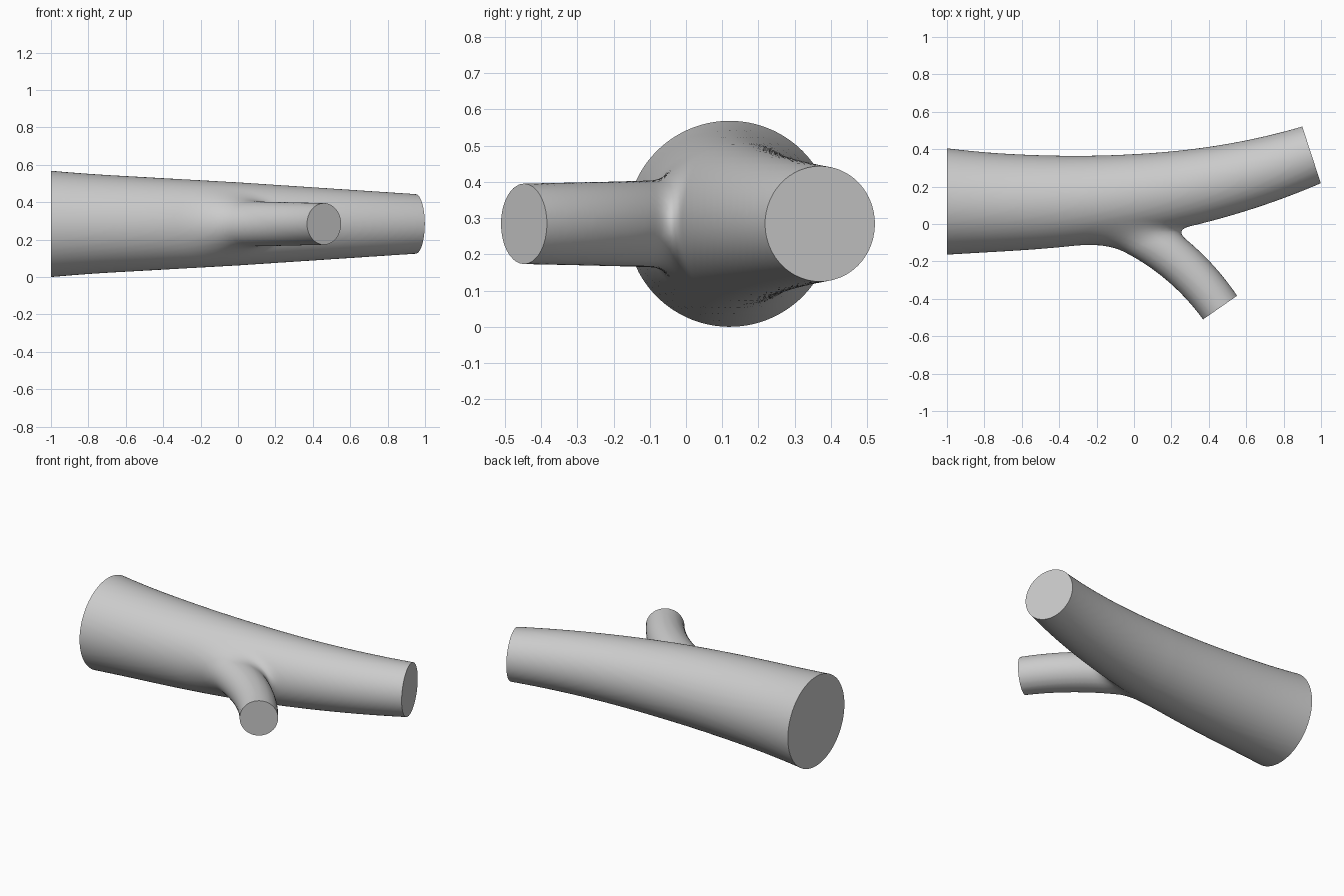
import bpy, bmesh, math
from mathutils import Vector

cube = bpy.data.objects.get("Cube")
if cube:
    bpy.data.objects.remove(cube)

AXIS_Z = 0.284
TRUNK_END = Vector((0.95, 0.367, AXIS_Z))
TRUNK_DIR = Vector((0.95, 0.31, 0))
SIDE_END = Vector((0.46, -0.447, AXIS_Z))
SIDE_DIR = Vector((0.82, 0.57, 0)).normalized()   # from bend centre to the branch tip
BEND = 1.3
BEND_CENTRE = SIDE_END - SIDE_DIR * BEND
BLEND = 0.07


# Centre line and radius of the tapering trunk
def trunk_y(x):
    return 0.15 + 0.112 * x + 0.103 * x**2 + 0.0205 * x**3


def trunk_radius(x):
    return 0.222 - 0.056 * x - 0.01 * max(0, x) + 0.05 * max(0, -x - 0.65)**2


def trunk_slope(x):
    return 0.112 + 0.206 * x + 0.0615 * x * x


# Radius of the side branch, by angle back from its tip
def side_radius(angle):
    return 0.111 + 0.022 * min(max(angle, 0), 0.6)


def surface_distance(p):
    """Distance to the trunk and branch, joined by a soft fillet."""
    cosine = 1 / math.hypot(1, trunk_slope(p.x))
    z = p.z - AXIS_Z
    trunk = math.hypot((p.y - trunk_y(p.x)) * cosine, z) - trunk_radius(p.x)
    if p.x < -0.45:
        return trunk
    dx, dy = p.x - BEND_CENTRE.x, p.y - BEND_CENTRE.y
    angle = math.atan2(dy, dx) - math.atan2(SIDE_DIR.y, SIDE_DIR.x)
    side = math.hypot(math.hypot(dx, dy) - BEND, z) - side_radius(angle)
    h = max(BLEND - abs(trunk - side), 0)
    return min(trunk, side) - h * h / (4 * BLEND)


def add_tube(bm, rings, sides=64):
    """Closed tube through (centre, direction, radius) rings."""
    loops = []
    for centre, direction, radius in rings:
        across = Vector((-direction.y, direction.x, 0)).normalized()
        loops.append([bm.verts.new(centre + radius * (
            across * math.cos(a) + Vector((0, 0, math.sin(a)))))
            for a in (math.tau * i / sides for i in range(sides))])
    for a, b in zip(loops, loops[1:]):
        for i in range(sides):
            j = (i + 1) % sides
            bm.faces.new((a[i], a[j], b[j], b[i]))
    bm.faces.new(loops[0][::-1])
    bm.faces.new(loops[-1])


# Rough trunk and branch, a little longer than needed
bm = bmesh.new()
add_tube(bm, [(Vector((x, trunk_y(x), AXIS_Z)), Vector((1, trunk_slope(x), 0)), trunk_radius(x))
              for x in (-1.1 + 2.15 * i / 40 for i in range(41))])
tip = math.atan2(SIDE_DIR.y, SIDE_DIR.x)
side_rings = []
for i in range(25):
    turn = 0.5 - 0.57 * i / 24
    out = Vector((math.cos(tip + turn), math.sin(tip + turn), 0))
    side_rings.append((BEND_CENTRE + out * BEND, Vector((out.y, -out.x, 0)), side_radius(turn)))
add_tube(bm, side_rings)
bmesh.ops.recalc_face_normals(bm, faces=bm.faces)
mesh = bpy.data.meshes.new("forked_branch")
bm.to_mesh(mesh)
bm.free()
branch = bpy.data.objects.new("forked_branch", mesh)
bpy.context.collection.objects.link(branch)
bpy.context.view_layer.objects.active = branch
branch.select_set(True)

# Merge into one skin
remesh = branch.modifiers.new("merge", 'REMESH')
remesh.mode = 'VOXEL'
remesh.voxel_size = 0.018
bpy.ops.object.modifier_apply(modifier="merge")

# Settle the skin on the filleted surface
bm = bmesh.new()
bm.from_mesh(branch.data)
step = 0.001
axes = [Vector((step, 0, 0)), Vector((0, step, 0)), Vector((0, 0, step))]
for v in bm.verts:
    for _ in range(4):
        d = surface_distance(v.co)
        slope = Vector([(surface_distance(v.co + a) - d) / step for a in axes])
        if slope.length < 0.2:
            break
        v.co -= slope * (d / slope.length_squared)

# Saw the three ends flat
cuts = [(Vector((-1, 0, 0)), Vector((-1, 0, 0))),
        (TRUNK_END, TRUNK_DIR),
        (SIDE_END, Vector((SIDE_DIR.y, -SIDE_DIR.x, 0)))]
for point, normal in cuts:
    cut = bmesh.ops.bisect_plane(bm, geom=bm.verts[:] + bm.edges[:] + bm.faces[:],
                                 plane_co=point, plane_no=normal, clear_outer=True)
    rim = [e for e in cut["geom_cut"] if isinstance(e, bmesh.types.BMEdge)]
    bmesh.ops.edgeloop_fill(bm, edges=rim)
bmesh.ops.recalc_face_normals(bm, faces=bm.faces)
bm.to_mesh(branch.data)
bm.free()

# Plain grey surface
grey = bpy.data.materials.new("plain_grey")
grey.use_nodes = True
colour = (0.6, 0.6, 0.6, 1)
grey.diffuse_color = colour
grey.node_tree.nodes["Principled BSDF"].inputs["Base Color"].default_value = colour
branch.data.materials.clear()
branch.data.materials.append(grey)
bpy.ops.object.shade_smooth_by_angle(angle=math.radians(40))
